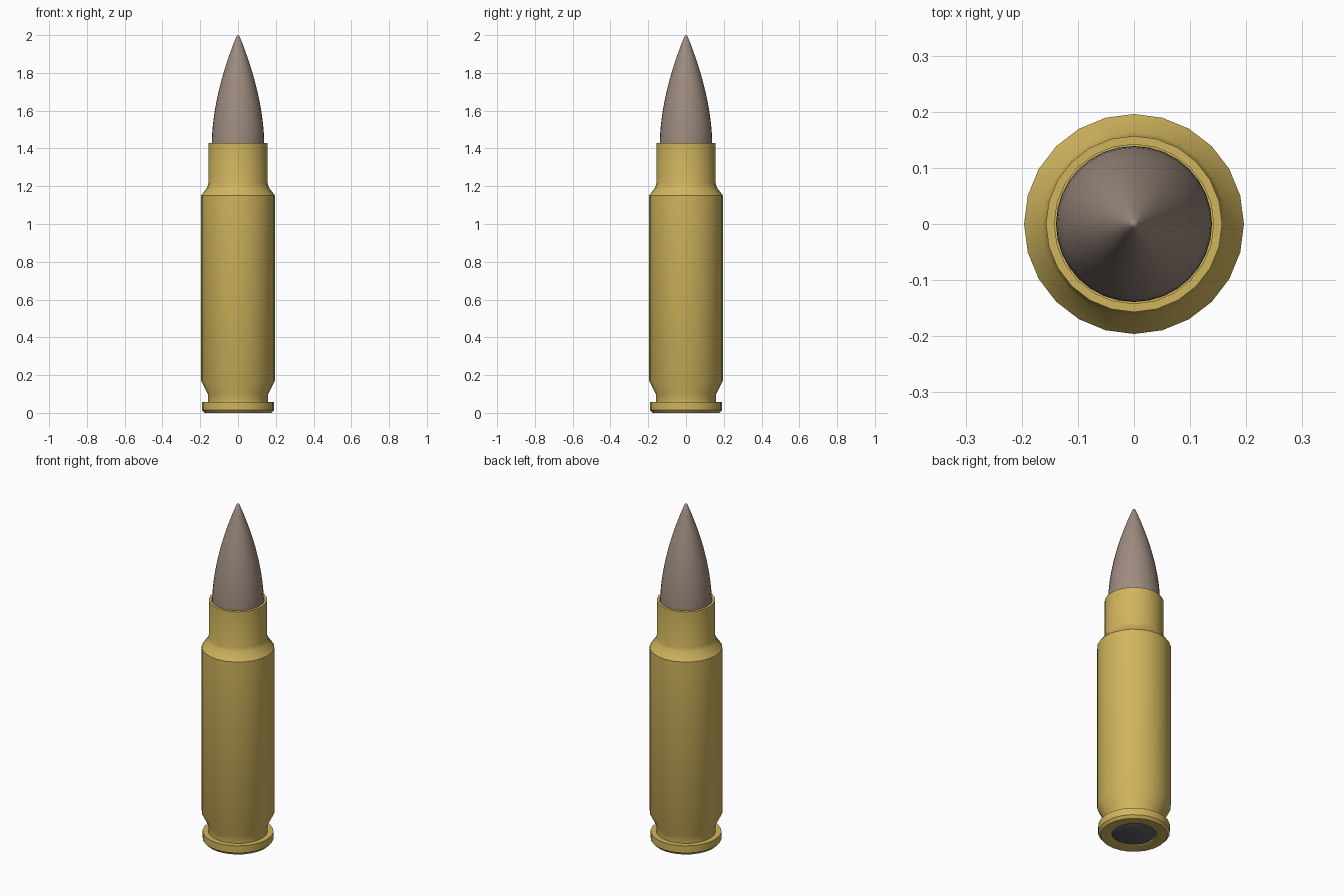
import bpy, bmesh, math

if "Cube" in bpy.data.objects:
    bpy.data.objects.remove(bpy.data.objects["Cube"])


def material(name, rgb):
    m = bpy.data.materials.new(name)
    m.diffuse_color = (*rgb, 1)
    m.use_nodes = True
    m.node_tree.nodes["Principled BSDF"].inputs["Base Color"].default_value = m.diffuse_color
    return m


brass = material("brass", (0.63, 0.46, 0.11))
copper = material("dull_copper", (0.34, 0.26, 0.215))
steel = material("dark_steel", (0.12, 0.12, 0.13))


def lathe(name, profile, sides, mat, angle=30):
    """Revolve (radius, z) points about z; radius 0 closes to a pole."""
    bm = bmesh.new()
    rings = []
    for r, z in profile:
        n = 1 if r == 0 else sides
        rings.append([bm.verts.new((r * math.cos(2 * math.pi * i / sides),
                                    r * math.sin(2 * math.pi * i / sides), z)) for i in range(n)])
    for a, b in zip(rings, rings[1:]):
        for i in range(sides):
            j = (i + 1) % sides
            quad = [a[i % len(a)], a[j % len(a)], b[j % len(b)], b[i % len(b)]]
            bm.faces.new(list(dict.fromkeys(quad)))
    bmesh.ops.recalc_face_normals(bm, faces=bm.faces)
    mesh = bpy.data.meshes.new(name)
    bm.to_mesh(mesh)
    bm.free()
    mesh.materials.append(mat)
    ob = bpy.data.objects.new(name, mesh)
    bpy.context.collection.objects.link(ob)
    bpy.ops.object.select_all(action='DESELECT')
    ob.select_set(True)
    bpy.context.view_layer.objects.active = ob
    bpy.ops.object.shade_smooth_by_angle(angle=math.radians(angle))
    return ob


# Brass case: primer pocket, rim, extractor groove, body, shoulder, neck, mouth
lathe("case", [
    (0, 0.02), (0.118, 0.02), (0.118, 0.004), (0.128, 0.0), (0.178, 0.0),
    (0.191, 0.015), (0.191, 0.057), (0.16, 0.057), (0.16, 0.10),
    (0.196, 0.172), (0.196, 1.15), (0.164, 1.192), (0.157, 1.215),
    (0.157, 1.43), (0.142, 1.43), (0.142, 1.36), (0, 1.36)], 24, brass)

# Primer disc in the base
lathe("primer", [(0, 0.004), (0.108, 0.004), (0.115, 0.008), (0.115, 0.019), (0, 0.019)], 24, steel)

# Bullet with curved nose and tiny rounded tip
nose = [(0.139 - 0.131 * (k / 16) ** 1.8, 1.42 + 0.574 * k / 16) for k in range(17)]
lathe("bullet", [(0, 1.37), (0.139, 1.37)] + nose + [(0.004, 1.999), (0, 2.0)], 32, copper, 40)
